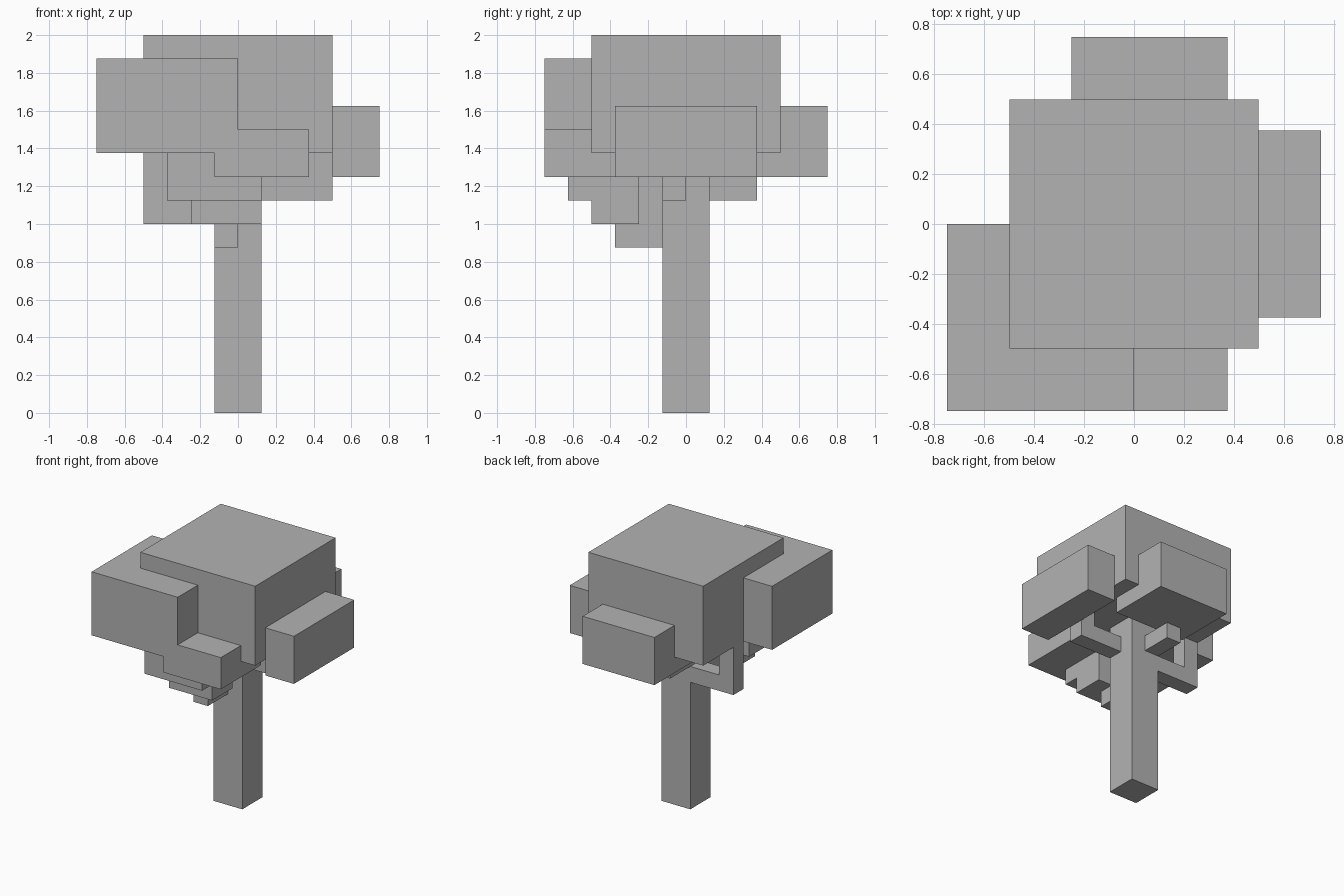
import bpy
import bmesh
from mathutils import Vector

cube = bpy.data.objects.get("Cube")
if cube:
    bpy.data.objects.remove(cube, do_unlink=True)

U = 0.125  # block unit: every part sits on this grid

grey = bpy.data.materials.new("plain_grey")
grey.use_nodes = True
grey.diffuse_color = (0.45, 0.45, 0.45, 1)
grey.node_tree.nodes["Principled BSDF"].inputs["Base Color"].default_value = grey.diffuse_color


def blocks(name, *boxes):
    """One object made of boxes, each given as low and high corners in block units."""
    bm = bmesh.new()
    for low, high in boxes:
        low, high = Vector(low) * U, Vector(high) * U
        verts = bmesh.ops.create_cube(bm, size=1)["verts"]
        bmesh.ops.scale(bm, vec=high - low, verts=verts)
        bmesh.ops.translate(bm, vec=(low + high) / 2, verts=verts)
    mesh = bpy.data.meshes.new(name)
    bm.to_mesh(mesh)
    bm.free()
    mesh.materials.append(grey)
    obj = bpy.data.objects.new(name, mesh)
    bpy.context.collection.objects.link(obj)
    return obj


# Trunk
blocks("trunk", ((-1, -1, 0), (1, 1, 11)))

# Branches: an arm from the trunk and, where needed, an upright to the leaves
blocks("left_branch", ((1, -1, 9), (4, 0, 10)), ((3, -1, 10), (4, 0, 11)))
blocks("right_branch", ((-4, 0, 8), (-1, 1, 9)), ((-4, 0, 9), (-3, 1, 11)))
blocks("back_branch", ((-1, 1, 9), (0, 3, 10)))
blocks("front_branch", ((-1, -3, 7), (0, -1, 11)))

# Main crown and the leaf clumps around it
blocks("crown", ((-4, -4, 11), (4, 4, 16)))
blocks("front_right_leaves", ((-6, -6, 11), (0, 0, 15)))
blocks("front_left_leaves", ((-1, -6, 10), (3, -2, 12)))
blocks("left_leaves", ((4, -3, 10), (6, 3, 13)))
blocks("back_leaves", ((-2, 2, 10), (3, 6, 13)))

# Stepped clump hanging under the front of the crown
blocks("hanging_leaves",
       ((-3, -5, 9), (1, -2, 11)),
       ((-2, -4, 8), (1, -2, 9)))
